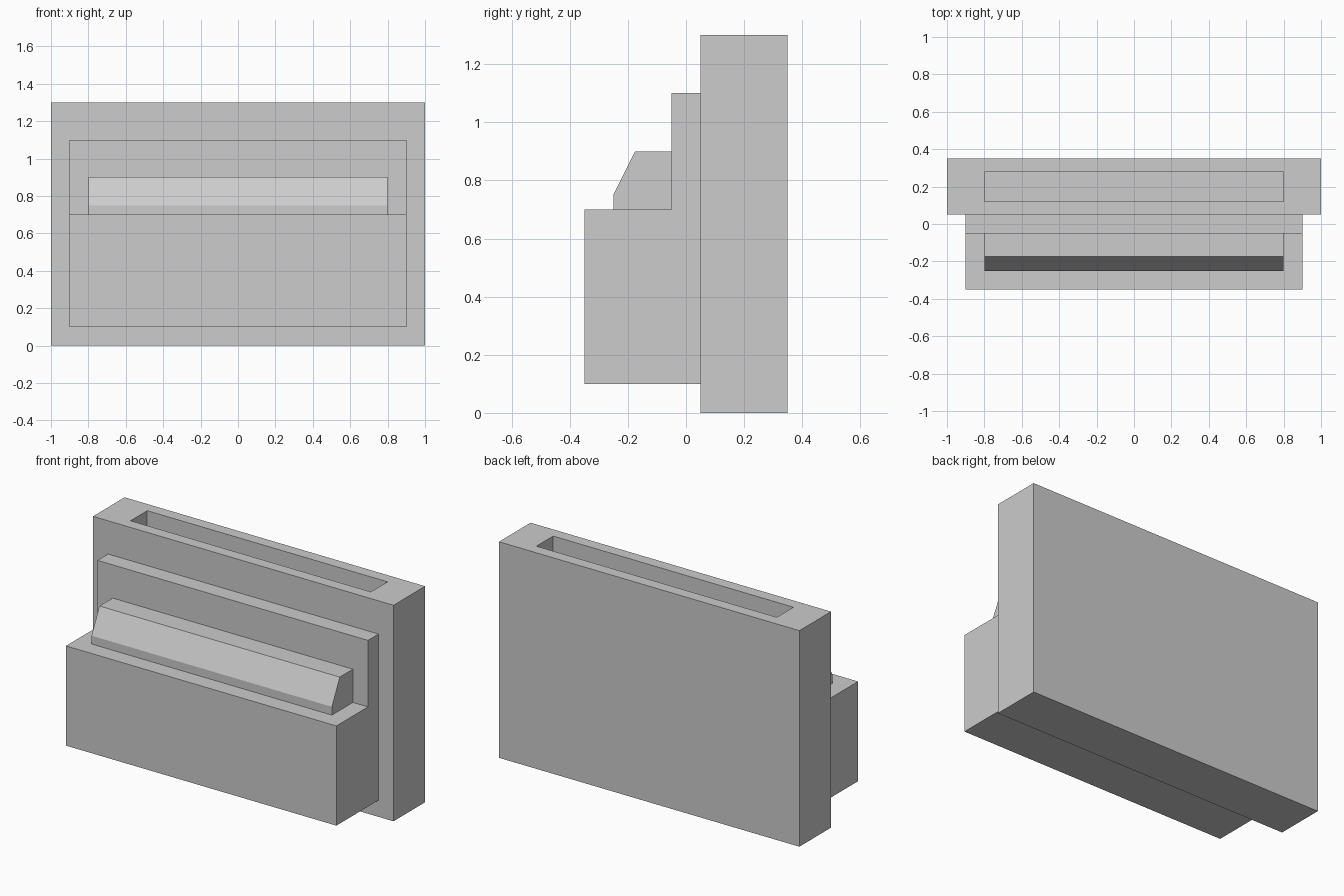
import bpy
import bmesh
from mathutils import Vector

cube = bpy.data.objects.get("Cube")
if cube:
    bpy.data.objects.remove(cube, do_unlink=True)

GREY = (0.604, 0.604, 0.604, 1.0)
grey = bpy.data.materials.new("light grey")
grey.use_nodes = True
grey.diffuse_color = GREY
grey.node_tree.nodes["Principled BSDF"].inputs["Base Color"].default_value = GREY


def extrude_profile(bm, profile, half_width):
    """Extrude a (y, z) outline symmetrically along x."""
    face = bm.faces.new([bm.verts.new((-half_width, y, z)) for y, z in profile])
    result = bmesh.ops.extrude_face_region(bm, geom=[face])
    verts = [g for g in result["geom"] if isinstance(g, bmesh.types.BMVert)]
    bmesh.ops.translate(bm, verts=verts, vec=(2 * half_width, 0, 0))
    bmesh.ops.recalc_face_normals(bm, faces=bm.faces)


def cut_slot(bm, margin, half_length, depth):
    """Sink a slot into the top face."""
    bm.normal_update()
    top = max(bm.faces, key=lambda f: f.calc_center_median().z)
    bmesh.ops.inset_individual(bm, faces=[top], thickness=margin)
    for v in top.verts:
        v.co.x = half_length if v.co.x > 0 else -half_length
    # Thin second ring becomes the slot walls
    bmesh.ops.inset_individual(bm, faces=[top], thickness=0.0)
    bmesh.ops.translate(bm, verts=list(top.verts), vec=Vector((0, 0, -depth)))


def make_part(name, profile, half_width, slot=None):
    bm = bmesh.new()
    extrude_profile(bm, profile, half_width)
    if slot:
        cut_slot(bm, *slot)
    mesh = bpy.data.meshes.new(name)
    bm.to_mesh(mesh)
    bm.free()
    mesh.materials.append(grey)
    obj = bpy.data.objects.new(name, mesh)
    bpy.context.collection.objects.link(obj)
    return obj


# Tall rear slab with a long slot in its top
make_part("rear_slab", [(0.05, 0), (0.35, 0), (0.35, 1.3), (0.05, 1.3)], 1.0,
          slot=(0.1, 0.8, 0.2))

# Stepped front body: low block with a thin raised plate behind it
make_part("front_body", [(-0.35, 0.1), (0.05, 0.1), (0.05, 1.1),
                         (-0.05, 1.1), (-0.05, 0.7), (-0.35, 0.7)], 0.9)

# Bevelled bar resting on the step
make_part("sloped_bar", [(-0.25, 0.7), (-0.05, 0.7), (-0.05, 0.9),
                         (-0.175, 0.9), (-0.25, 0.75)], 0.8)
